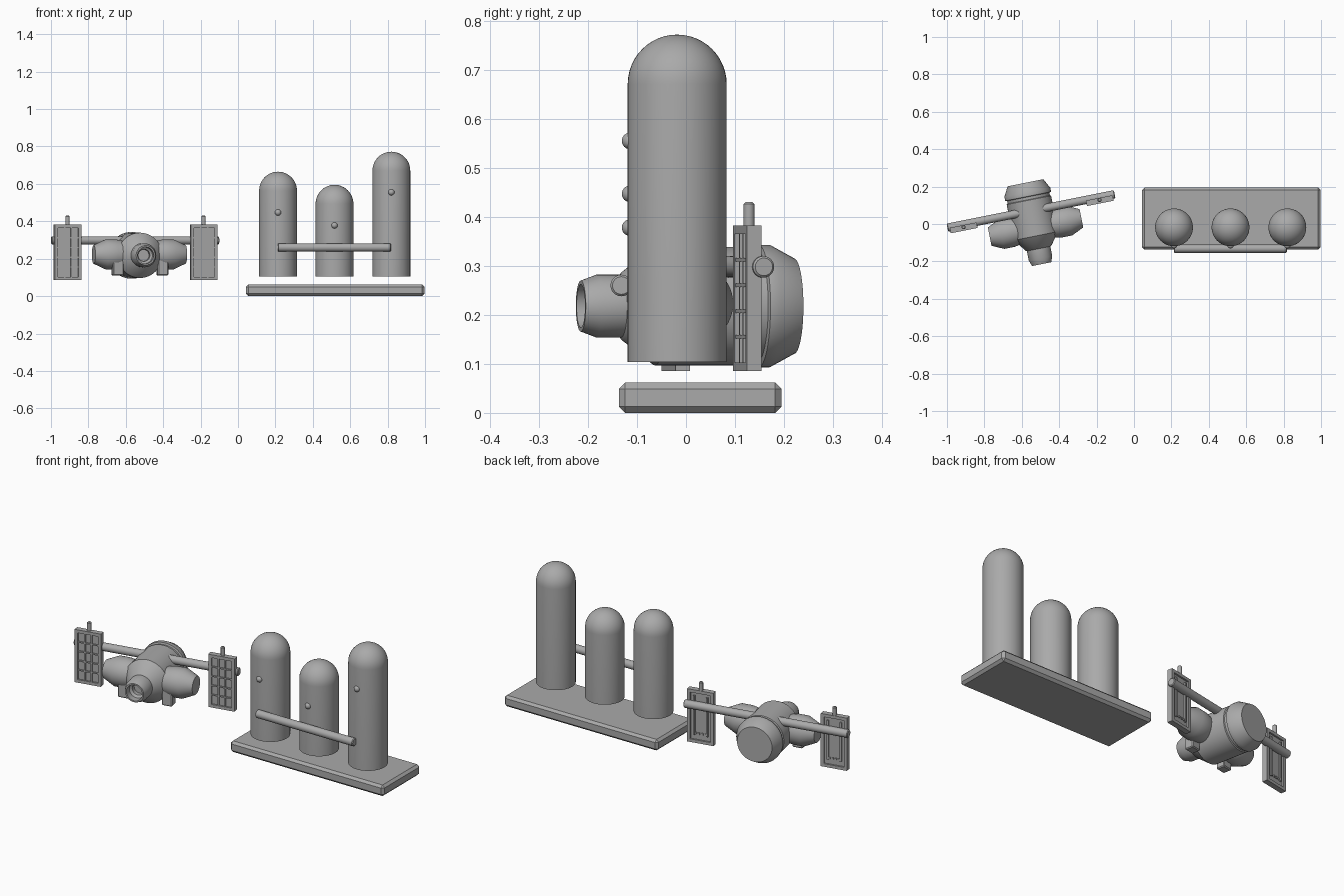
import bpy, bmesh
from math import sin, cos, pi, radians
from mathutils import Matrix, Vector

if "Cube" in bpy.data.objects:
    bpy.data.objects.remove(bpy.data.objects["Cube"])

grey = bpy.data.materials.new("plain grey")
grey.use_nodes = True
grey.diffuse_color = (0.4, 0.4, 0.4, 1)
grey.node_tree.nodes["Principled BSDF"].inputs["Base Color"].default_value = (0.4, 0.4, 0.4, 1)

WORLD = Matrix()
# Frame of the tilted spacecraft: its own nose points along -y
CRAFT = Matrix.Translation((-0.537, 0.003, 0.218)) @ Matrix.Rotation(radians(11.3), 4, "Z")
# Turn a z axis profile so that it runs along x or y
ALONG_X = Matrix.Rotation(pi / 2, 4, "Y")
ALONG_Y = Matrix.Rotation(-pi / 2, 4, "X")


def finish(name, bm, matrix):
    bmesh.ops.recalc_face_normals(bm, faces=bm.faces)
    bm.transform(matrix)
    mesh = bpy.data.meshes.new(name)
    bm.to_mesh(mesh)
    bm.free()
    mesh.materials.append(grey)
    obj = bpy.data.objects.new(name, mesh)
    bpy.context.collection.objects.link(obj)
    bpy.ops.object.select_all(action="DESELECT")
    obj.select_set(True)
    bpy.context.view_layer.objects.active = obj
    bpy.ops.object.shade_smooth_by_angle(angle=radians(30))
    return obj


def revolve(name, profile, matrix=WORLD, sides=48):
    """Turn (radius, height) points around z; both ends are closed."""
    bm = bmesh.new()
    rings = []
    for r, h in profile:
        if r < 1e-4:
            rings.append([bm.verts.new((0, 0, h))] * sides)
        else:
            rings.append([bm.verts.new((r * cos(2 * pi * i / sides), r * sin(2 * pi * i / sides), h))
                          for i in range(sides)])
    for a, b in zip(rings, rings[1:]):
        for i in range(sides):
            j = (i + 1) % sides
            bm.faces.new(list(dict.fromkeys((a[i], a[j], b[j], b[i]))))
    for ring in (rings[0], rings[-1]):
        if ring[0] != ring[1]:
            bm.faces.new(ring)
    return finish(name, bm, matrix)


def add_box(bm, center, size):
    m = Matrix.Translation(center) @ Matrix.Diagonal((*size, 1))
    return bmesh.ops.create_cube(bm, size=1, matrix=m)["verts"]


def bevel_all(bm, width):
    bmesh.ops.bevel(bm, geom=bm.edges[:], offset=width, segments=1, affect="EDGES")


def rod(name, matrix, radius, length):
    e = 0.004
    h = length / 2
    return revolve(name, [(radius - e, -h), (radius, e - h), (radius, h - e), (radius - e, h)], matrix, 32)


# Base plate with chamfered edges
bm = bmesh.new()
add_box(bm, (0.52, 0.029, 0.031), (0.954, 0.332, 0.062))
bevel_all(bm, 0.013)
finish("base_plate", bm, WORLD)

# Three domed tanks, each with a round stud on the front
R = 0.101
for label, x, top, stud in (("left", 0.82, 0.772, 0.555), ("middle", 0.516, 0.595, 0.378), ("right", 0.214, 0.665, 0.447)):
    dome = [(R * cos(i * pi / 24), top - R + R * sin(i * pi / 24)) for i in range(12)]
    revolve(label + "_tank", [(R, 0.104)] + dome + [(0, top)], Matrix.Translation((x, -0.018, 0)))
    bm = bmesh.new()
    bmesh.ops.create_uvsphere(bm, u_segments=24, v_segments=12, radius=0.017)
    finish(label + "_stud", bm, Matrix.Translation((x, -0.114, stud)))

# Pipe joining the tanks
rod("tank_pipe", Matrix.Translation((0.515, -0.132, 0.26)) @ ALONG_X, 0.022, 0.604)

# Spacecraft hull with rear collar, tapered nose and hollow docking port
revolve("hull", [(0, 0.222), (0.097, 0.222), (0.125, 0.17), (0.125, 0.148), (0.115, 0.145),
                 (0.115, 0.13), (0.121, 0.127), (0.121, -0.068), (0.07, -0.135), (0.064, -0.138),
                 (0.064, -0.19), (0.052, -0.222), (0.044, -0.222), (0.044, -0.185),
                 (0.032, -0.175), (0.032, -0.15), (0, -0.15)], CRAFT @ ALONG_Y)

# Boom that carries both panels
rod("panel_boom", CRAFT @ Matrix.Translation((0, 0.068, 0.08)) @ ALONG_X, 0.022, 0.912)


def panel(name, x):
    bm = bmesh.new()
    w, h, t, rim = 0.146, 0.296, 0.03, 0.017
    # Core slab and outer frame
    add_box(bm, (0, 0, 0), (w - rim, t * 0.4, h - rim))
    for s in (-1, 1):
        add_box(bm, (s * (w - rim) / 2, 0, 0), (rim, t, h))
        add_box(bm, (0, 0, s * (h - rim) / 2), (w, t, rim))
        # Raised rails on the back
        add_box(bm, (s * 0.036, 0.009, 0.005), (0.01, 0.01, 0.22))
    # Front lattice, three cells wide and five high
    iw, ih = w - 2 * rim, h - 2 * rim
    for i in (1, 2):
        add_box(bm, (iw * (i / 3 - 0.5), -0.008, 0), (0.007, 0.009, ih))
    for i in range(1, 5):
        add_box(bm, (0, -0.008, ih * (i / 5 - 0.5)), (iw, 0.009, 0.007))
    # Row of small blocks low on the back
    for i in range(4):
        add_box(bm, (0.018 * (i - 1.5), 0.008, -0.096), (0.01, 0.008, 0.01))
    finish(name, bm, CRAFT @ Matrix.Translation((x, 0.05, 0.016)))
    rod(name + "_antenna", CRAFT @ Matrix.Translation((x, 0.054, 0.182)), 0.011, 0.06)


for side, s in (("left", 1), ("right", -1)):
    panel(side + "_panel", s * 0.371)
    # Side pod tapering to its outer end
    turn = CRAFT @ Matrix.Translation((0.006, -0.023, 0.005)) @ Matrix.Rotation(s * pi / 2, 4, "Y")
    revolve(side + "_pod", [(0, 0.05), (0.065, 0.05), (0.08, 0.13), (0.08, 0.185), (0.05, 0.25), (0, 0.25)], turn)
    # Foot block under the pod, with a sloping top
    bm = bmesh.new()
    for v in add_box(bm, (s * 0.122, -0.065, -0.048), (0.058, 0.05, 0.12)):
        if v.co.z > 0 and v.co.x * s > 0.122:
            v.co.z -= 0.025
    bevel_all(bm, 0.005)
    finish(side + "_foot", bm, CRAFT)
